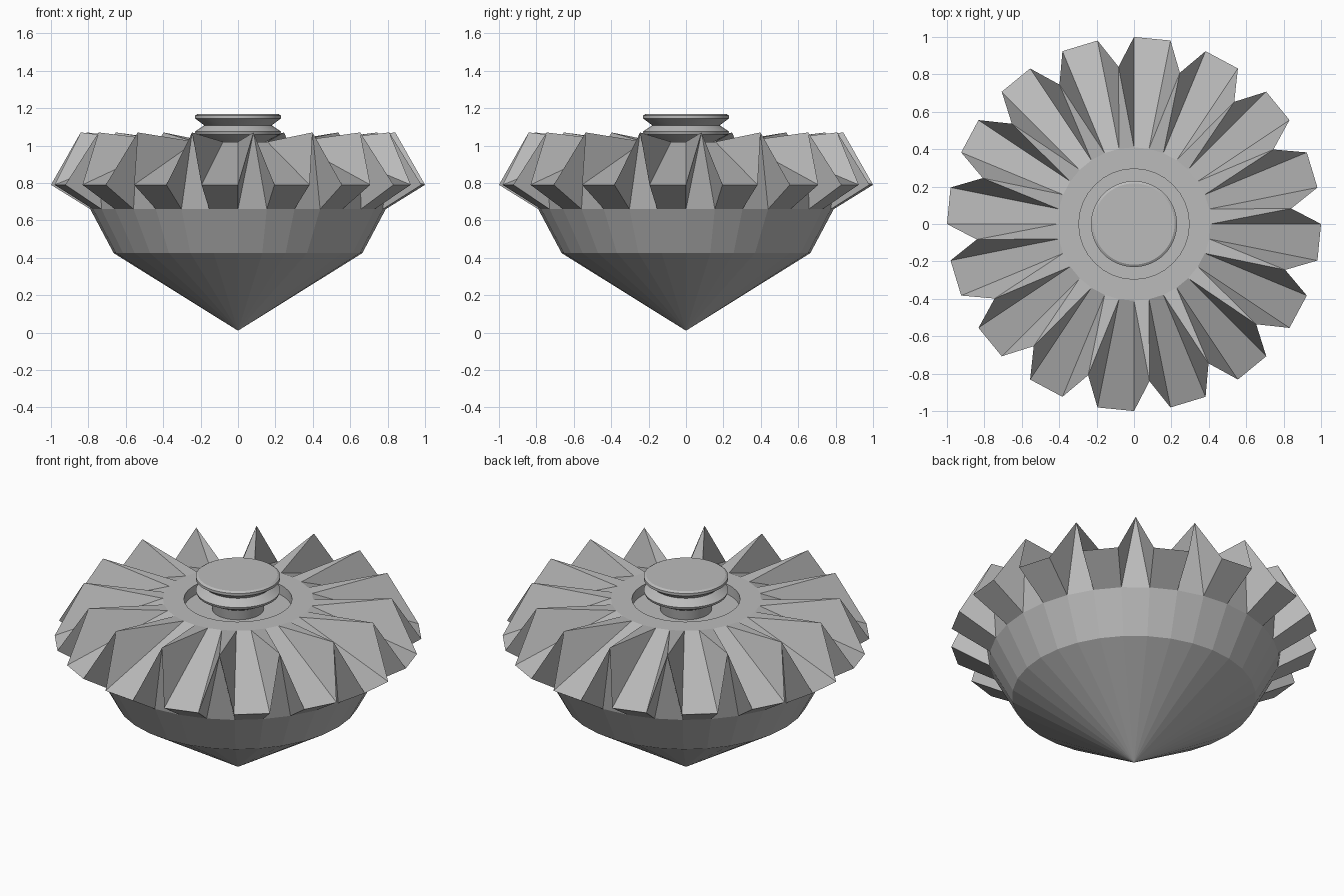
import bpy, bmesh
from math import pi, cos, sin

cube = bpy.data.objects.get("Cube")
if cube:
    bpy.data.objects.remove(cube, do_unlink=True)

TEETH = 16
STEP = 2 * pi / TEETH

grey = bpy.data.materials.new("plain_grey")
grey.use_nodes = True
GREY = (0.5, 0.5, 0.5, 1)
grey.diffuse_color = GREY
grey.node_tree.nodes["Principled BSDF"].inputs["Base Color"].default_value = GREY


def polar(r, z, a):
    return (r * cos(a), r * sin(a), z)


def finish(name, bm, smooth=False):
    bmesh.ops.remove_doubles(bm, verts=bm.verts, dist=1e-5)
    mesh = bpy.data.meshes.new(name)
    bm.to_mesh(mesh)
    bm.free()
    mesh.materials.append(grey)
    obj = bpy.data.objects.new(name, mesh)
    bpy.context.collection.objects.link(obj)
    if smooth:
        bpy.ops.object.select_all(action='DESELECT')
        obj.select_set(True)
        bpy.context.view_layer.objects.active = obj
        bpy.ops.object.shade_smooth_by_angle(angle=0.45)
    return obj


def lathe(name, profile, sides, smooth=False):
    """Revolve (radius, height) points listed from bottom to top."""
    bm = bmesh.new()
    for i in range(sides):
        a, b = 2 * pi * i / sides, 2 * pi * (i + 1) / sides
        for (r0, z0), (r1, z1) in zip(profile, profile[1:]):
            ring = [polar(r0, z0, a), polar(r0, z0, b), polar(r1, z1, b), polar(r1, z1, a)]
            if r0 == 0:
                ring.pop(0)
            elif r1 == 0:
                ring.pop()
            bm.faces.new([bm.verts.new(p) for p in ring])
    return finish(name, bm, smooth)


# Pointed lower body
lathe("lower_body", [(0, 0.01), (0.665, 0.425), (0.79, 0.66)], 2 * TEETH)

# Toothed crown: sloping panels separated by raised peaks
bm = bmesh.new()
for k in range(TEETH):
    a = k * STEP                    # end of one panel
    s, b = a - STEP / 2, a + STEP / 2   # panel start, next panel start
    low_s, low_a, low_b = (polar(0.79, 0.66, t) for t in (s, a, b))
    rim_s, rim_a, rim_b = (polar(1.0, 0.79, t) for t in (s, a, b))
    top_s, top_a, top_b = (polar(0.41, 1.02, t) for t in (s, a, b))
    peak = polar(0.845, 1.07, a + STEP / 4)
    for face in ((low_s, low_a, rim_a, rim_s), (rim_s, rim_a, top_a, top_s),
                 (low_a, low_b, peak), (low_a, peak, rim_a), (low_b, rim_b, peak),
                 (rim_a, peak, top_a), (peak, rim_b, top_b), (peak, top_b, top_a)):
        bm.faces.new([bm.verts.new(p) for p in face])
finish("toothed_crown", bm)

# Flat collar with a round recess
lathe("collar", [(0.41, 1.02), (0.295, 1.02)], 2 * TEETH)
lathe("recess", [(0.295, 1.02), (0.295, 0.96), (0, 0.96)], 64, True)

# Ribbed stem and cap
lathe("ribbed_stem", [(0.14, 0.96), (0.15, 1.02), (0.225, 1.06), (0.23, 1.075), (0.18, 1.108),
                      (0.23, 1.145), (0.23, 1.16), (0.217, 1.168), (0, 1.168)], 64, True)
